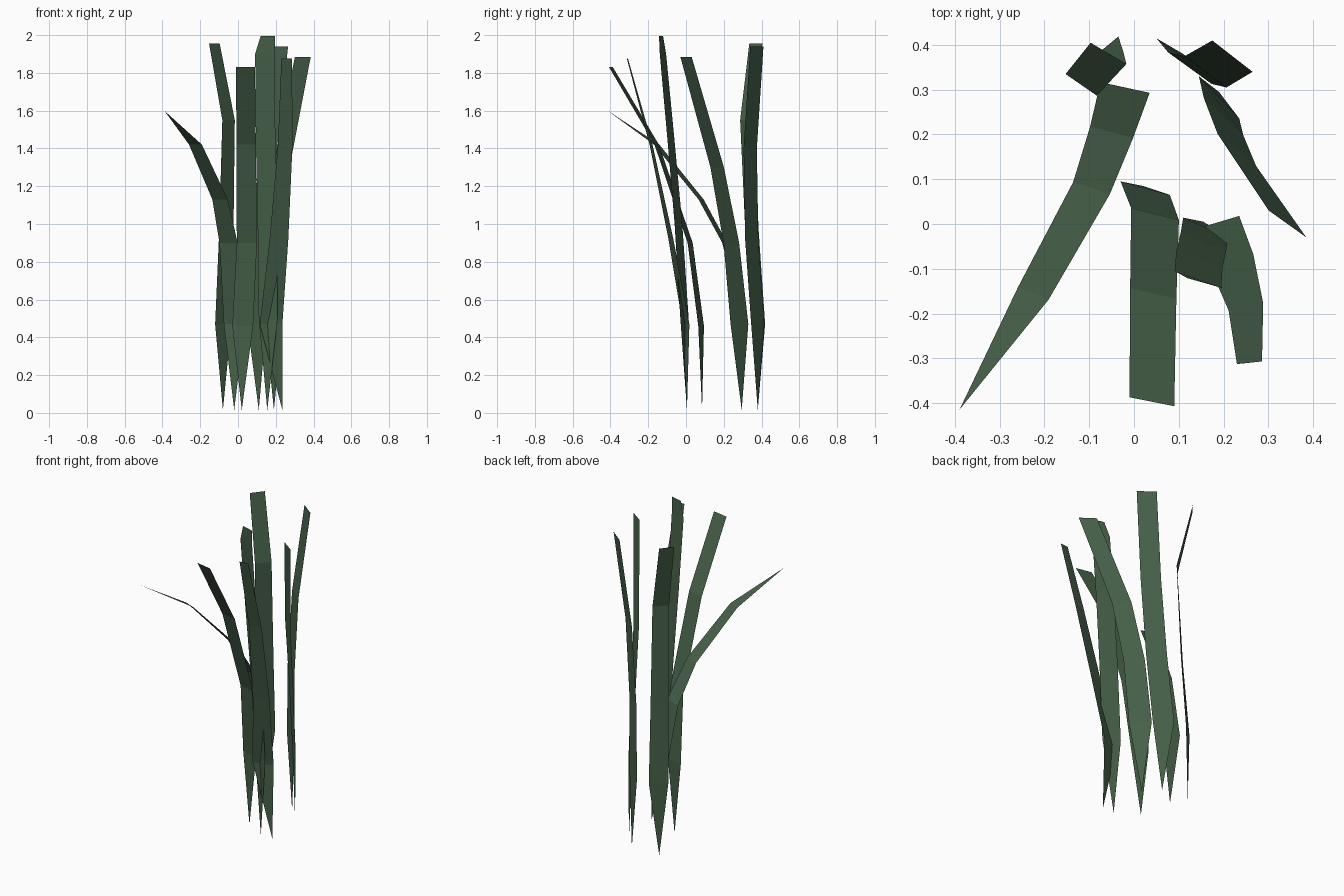
import bpy
import bmesh
from mathutils import Vector

green = bpy.data.materials.new("dark_green")
green.diffuse_color = (0.06, 0.115, 0.065, 1)


def blade(name, base, path, half_low, half_high, tip=1.0):
    """Flat ribbon: pointed foot, then cross edges centred on the path points.
    The half-width vector blends from low to high; tip scales the last edge."""
    bm = bmesh.new()
    foot = bm.verts.new((*base, 0.015))
    low, high = Vector((*half_low, 0)), Vector((*half_high, 0))
    prev = None
    n = len(path) - 1
    for i, p in enumerate(path):
        h = low.lerp(high, i / n)
        if i == n:
            h *= tip
        c = Vector(p)
        if i == n and tip == 0:
            bm.faces.new((*prev, bm.verts.new(c)))
            break
        pair = (bm.verts.new(c + h), bm.verts.new(c - h))
        bm.faces.new((foot, *pair) if prev is None else (*prev, *pair))
        prev = pair[::-1]
    me = bpy.data.meshes.new(name)
    bm.to_mesh(me)
    bm.free()
    me.materials.append(green)
    ob = bpy.data.objects.new(name, me)
    bpy.context.collection.objects.link(ob)


# Blade bending forward and left to a sharp tip
blade("drooping_blade", (-0.02, 0.295),
      [(-0.02, 0.305, 0.47), (-0.05, 0.205, 0.9), (-0.095, 0.08, 1.13),
       (-0.225, -0.155, 1.42), (-0.39, -0.415, 1.6)],
      (0.055, -0.012), (0.027, -0.015), tip=0)

# Back blades
blade("right_blade", (0.19, 0.295),
      [(0.19, 0.283, 0.47), (0.2, 0.24, 0.9), (0.23, 0.165, 1.3), (0.343, 0, 1.885)],
      (0.045, -0.047), (0.042, -0.03))
blade("back_left_blade", (-0.08, 0.38),
      [(-0.078, 0.383, 0.47), (-0.062, 0.35, 0.95), (-0.05, 0.322, 1.55), (-0.125, 0.37, 1.955)],
      (0.043, 0.036), (0.028, 0.035))
blade("back_right_blade", (0.11, 0.38),
      [(0.1, 0.38, 0.47), (0.125, 0.348, 0.92), (0.16, 0.34, 1.4), (0.22, 0.375, 1.94)],
      (0.05, -0.035), (0.045, -0.035))

# Front blades
blade("front_blade", (0.02, 0.085),
      [(0.025, 0.08, 0.46), (0.047, 0.022, 0.9), (0.043, -0.155, 1.42), (0.04, -0.397, 1.83)],
      (0.055, -0.015), (0.05, -0.01))
blade("tall_middle_blade", (0.155, 0.005),
      [(0.16, -0.008, 0.5), (0.155, -0.04, 1.0), (0.146, -0.08, 1.45),
       (0.143, -0.122, 1.9), (0.158, -0.132, 1.995)],
      (0.05, -0.022), (0.053, -0.015), tip=0.72)
blade("front_right_blade", (0.235, 0.005),
      [(0.175, 0.0, 0.47), (0.217, -0.08, 0.92), (0.25, -0.185, 1.42), (0.258, -0.31, 1.875)],
      (0.06, 0.018), (0.028, 0.003))
